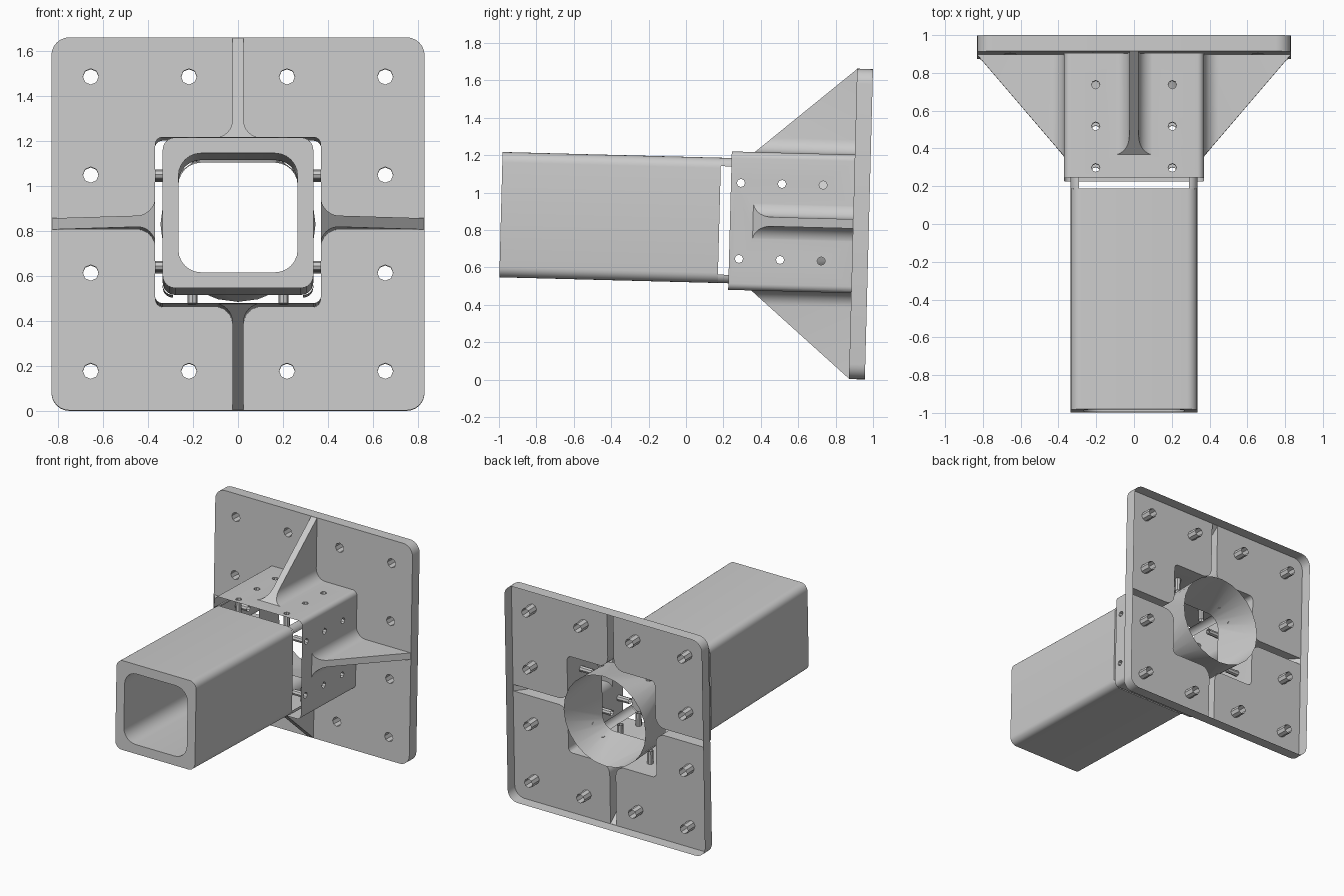
import bpy, bmesh
from math import radians, sin, cos, pi
from mathutils import Matrix, Vector

cube = bpy.data.objects.get("Cube")
if cube:
    bpy.data.objects.remove(cube, do_unlink=True)

GREY = (0.6, 0.6, 0.6, 1)
grey = bpy.data.materials.new("plain_grey")
grey.use_nodes = True
grey.diffuse_color = GREY
grey.node_tree.nodes["Principled BSDF"].inputs["Base Color"].default_value = GREY

# The whole assembly leans slightly; parts are built straight, y along the axis
TILT = Matrix.Translation((0, 0.978, 0.831)) @ Matrix.Rotation(radians(-1.5), 4, 'X')
FRONT = -0.085     # plate front
SLEEVE = 0.37      # sleeve half width
SLEEVE_END = -0.743
BORE = 0.265       # tube bore half width
PIN_END = 0.27


def corner(k, half, r, n=6):
    """Arc of one rounded corner, as (x, z) points."""
    pts = []
    for j in range(n + 1):
        a = (k + j / n) * pi / 2
        m = (k + 0.5) * pi / 2
        c = (half - r) * 2 ** 0.5
        pts.append((c * cos(m) + r * cos(a), c * sin(m) + r * sin(a)))
    return pts


def rounded(half, r):
    return [p for k in range(4) for p in corner(k, half, r)]


def skin(bm, rings, closed=True, caps=False, wrap=False):
    """Join rings of (points, y) with quads."""
    rows = [[bm.verts.new((x, y, z)) for x, z in pts] for pts, y in rings]
    pairs = list(zip(rows, rows[1:])) + ([(rows[-1], rows[0])] if wrap else [])
    n = len(rows[0])
    for a, b in pairs:
        for i in range(n if closed else n - 1):
            j = (i + 1) % n
            bm.faces.new((a[i], a[j], b[j], b[i]))
    if caps:
        bm.faces.new(rows[0])
        bm.faces.new(rows[-1])


def make(name, bm):
    bmesh.ops.remove_doubles(bm, verts=bm.verts, dist=1e-5)
    bmesh.ops.recalc_face_normals(bm, faces=bm.faces)
    me = bpy.data.meshes.new(name)
    bm.to_mesh(me)
    bm.free()
    ob = bpy.data.objects.new(name, me)
    bpy.context.collection.objects.link(ob)
    return ob


def finish(ob):
    ob.data.materials.clear()
    ob.data.materials.append(grey)
    ob.matrix_world = TILT
    bpy.ops.object.select_all(action='DESELECT')
    ob.select_set(True)
    bpy.context.view_layer.objects.active = ob
    bpy.ops.object.shade_smooth_by_angle(angle=radians(30))


# Flange plate and square sleeve
bm = bmesh.new()
skin(bm, [(rounded(0.83, 0.08), FRONT), (rounded(0.83, 0.08), 0)], caps=True)
bracket = make("flange_bracket", bm)
bm = bmesh.new()
skin(bm, [(rounded(SLEEVE, 0.035), SLEEVE_END), (rounded(SLEEVE, 0.035), -0.04)], caps=True)
sleeve = make("sleeve_helper", bm)

# One gusset rib with filleted foot, cut to a slope, then turned to four sides
half, fillet, tip = 0.025, 0.08, 0.828
side = [(half + fillet, 0.33)]
for j in range(9):
    a = j / 8 * pi / 2
    side.append((half + fillet - fillet * sin(a), SLEEVE - 0.001 + fillet - fillet * cos(a)))
side.append((half, tip))
profile = side + [(-x, z) for x, z in reversed(side)]
bm = bmesh.new()
skin(bm, [(profile, -0.7), (profile, -0.04)], caps=True)
start, end = Vector((0, -0.62, SLEEVE)), Vector((0, FRONT, tip))
slope = end - start
cut = bmesh.ops.bisect_plane(bm, geom=bm.verts[:] + bm.edges[:] + bm.faces[:],
                             plane_co=start, plane_no=(0, -slope.z, slope.y), clear_outer=True)
bmesh.ops.holes_fill(bm, edges=[e for e in bm.edges if e.is_boundary], sides=0)
bmesh.ops.recalc_face_normals(bm, faces=bm.faces)
rib = bpy.data.meshes.new("rib")
bm.to_mesh(rib)
bm.free()
bm = bmesh.new()
for k in range(4):
    bm.from_mesh(rib)
    rib.transform(Matrix.Rotation(pi / 2, 4, 'Y'))
ribs = make("ribs_helper", bm)
bpy.data.meshes.remove(rib)

# Bolt holes: twelve in the plate, six in each sleeve side
bm = bmesh.new()


def drill(matrix, r, depth):
    bmesh.ops.create_cone(bm, cap_ends=True, segments=8, radius1=r, radius2=r,
                          depth=depth, matrix=matrix)


grid = (-0.655, -0.218, 0.218, 0.655)
for x in grid:
    for z in grid:
        if max(abs(x), abs(z)) > 0.5:
            drill(Matrix.Translation((x, 0, z)) @ Matrix.Rotation(pi / 2, 4, 'X'), 0.035, 0.4)
for k in range(4):
    for y in (-0.69, -0.47, -0.25):
        for x in (-0.203, 0.203):
            drill(Matrix.Rotation(k * pi / 2, 4, 'Y') @
                  Matrix.Translation((x, y, PIN_END + 0.065)), 0.022, 0.13)
holes = make("holes_helper", bm)

for helper, op in ((sleeve, 'UNION'), (ribs, 'UNION'), (holes, 'DIFFERENCE')):
    helper.hide_render = True
    mod = bracket.modifiers.new(op, 'BOOLEAN')
    mod.operation, mod.solver, mod.object = op, 'EXACT', helper
bpy.context.view_layer.update()
solid = bpy.data.meshes.new_from_object(
    bracket.evaluated_get(bpy.context.evaluated_depsgraph_get()))
bracket.modifiers.clear()
bracket.data = solid
for helper in (sleeve, ribs, holes):
    bpy.data.objects.remove(helper, do_unlink=True)

# Open the back of the plate, the sleeve mouth and the hole ends
bm = bmesh.new()
bm.from_mesh(solid)


def is_open(face):
    cos_ = [v.co for v in face.verts]
    return (all(c.y > -0.001 for c in cos_)
            or all(c.y < SLEEVE_END + 0.001 for c in cos_)
            or all(abs(abs(c.x) - PIN_END) < 0.001 for c in cos_)
            or all(abs(abs(c.z) - PIN_END) < 0.001 for c in cos_))


bmesh.ops.delete(bm, geom=[f for f in bm.faces if is_open(f)], context='FACES')
bm.to_mesh(solid)
bm.free()
finish(bracket)

# Long square tube
bm = bmesh.new()
outer, inner = rounded(0.335, 0.055), rounded(BORE, 0.1)
skin(bm, [(outer, -1.968), (outer, -0.8), (inner, -0.8), (inner, -1.968)], wrap=True)
finish(make("square_tube", bm))

# Rounded corner strips that carry the tube into the sleeve
bm = bmesh.new()
for k in range(4):
    arc = corner(k, 0.335, 0.045)
    skin(bm, [(arc, -0.8), (arc, -0.35)], closed=False)
finish(make("socket_corner_strips", bm))

# Square-to-round throat at the back
bm = bmesh.new()
circle = [(0.345 * cos(a), 0.345 * sin(a))
          for k in range(4) for j in range(7) for a in [(k + j / 6) * pi / 2]]
skin(bm, [(inner, -0.35), (circle, 0)])
finish(make("round_throat", bm))
